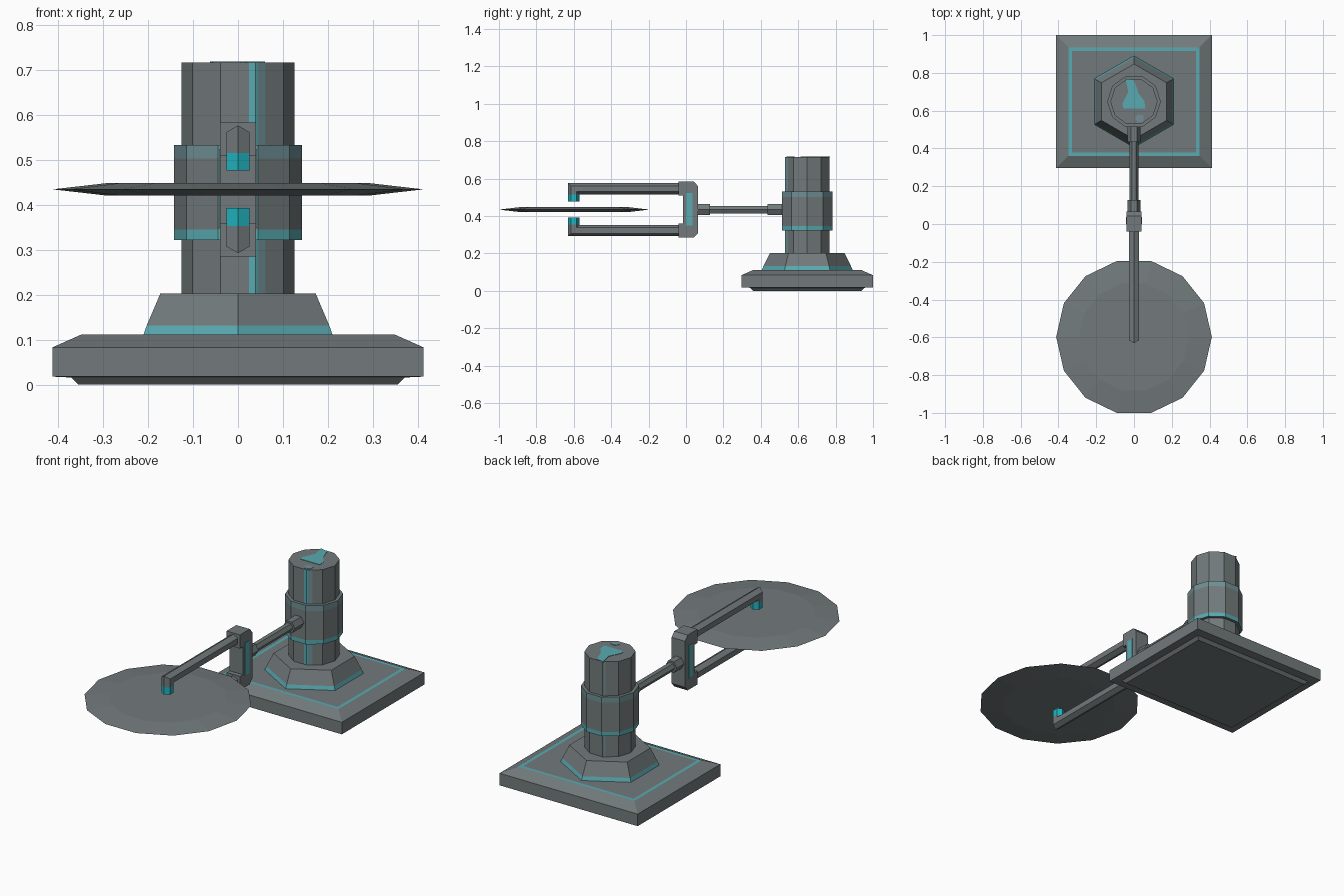
import bpy, bmesh, math

if "Cube" in bpy.data.objects:
    bpy.data.objects.remove(bpy.data.objects["Cube"])

def material(name, rgb):
    m = bpy.data.materials.new(name)
    m.diffuse_color = (*rgb, 1)
    m.use_nodes = True
    m.node_tree.nodes["Principled BSDF"].inputs["Base Color"].default_value = m.diffuse_color
    return m

MATS = [material("steel_grey", (0.17, 0.195, 0.2)),
        material("bright_teal", (0.015, 0.45, 0.52)),
        material("worn_teal", (0.10, 0.40, 0.44)),
        material("faded_teal", (0.16, 0.28, 0.305))]
GREY, BRIGHT, WORN, FADED = range(4)

def build(name, verts, faces, mats):
    me = bpy.data.meshes.new(name)
    me.from_pydata(verts, [], faces)
    for m in MATS:
        me.materials.append(m)
    for p, i in zip(me.polygons, mats):
        p.material_index = i
    bm = bmesh.new()
    bm.from_mesh(me)
    bmesh.ops.recalc_face_normals(bm, faces=bm.faces)
    bm.to_mesh(me)
    bm.free()
    ob = bpy.data.objects.new(name, me)
    bpy.context.collection.objects.link(ob)
    return ob

def loft(name, rings, bands=None, cap=GREY, rule=None):
    """Bridge equal-sized point rings and cap both ends."""
    n = len(rings[0])
    faces, mats = [], []
    for k in range(len(rings) - 1):
        for i in range(n):
            j = (i + 1) % n
            faces.append((k*n + i, k*n + j, k*n + n + j, k*n + n + i))
            mats.append(rule(i) if rule else bands[k] if bands else GREY)
    faces += [tuple(range(n)), tuple(range((len(rings) - 1)*n, len(rings)*n))]
    mats += [cap, cap]
    return build(name, [p for r in rings for p in r], faces, mats)

def poly_ring(r, z, n, cy, phase=0.0, extra=()):
    """Regular polygon ring, with optional extra points (degrees) on its edges."""
    step = 360 / n
    pts = []
    for a in sorted([phase + step*i for i in range(n)] + list(extra)):
        off = math.radians((a - phase) % step - step/2)
        d = r*math.cos(math.radians(step/2)) / math.cos(off)
        t = math.radians(a)
        pts.append((d*math.cos(t), cy + d*math.sin(t), z))
    return pts

def rect_ring(hx, hy, z, cy):
    return [(-hx, cy - hy, z), (hx, cy - hy, z), (hx, cy + hy, z), (-hx, cy + hy, z)]

def rod(name, r, y0, y1, z):
    """Six-sided bar along y."""
    ang = [math.radians(60*i) for i in range(6)]
    return loft(name, [[(r*math.cos(a), y, z + r*math.sin(a)) for a in ang] for y in (y0, y1)])

CY, DY, MID = 0.648, -0.598, 0.434   # column centre, disc centre, arm height

# square base with worn inset line on top
loft("base_plate",
     [rect_ring(hx, hy, z, CY) for hx, hy, z in
      ((0.355, 0.29, 0), (0.37, 0.305, 0.016), (0.412, 0.352, 0.018), (0.412, 0.352, 0.083),
       (0.347, 0.287, 0.112), (0.329, 0.269, 0.112))],
     [GREY, GREY, GREY, GREY, WORN])

# hexagonal foot of the column
loft("column_foot", [poly_ring(r, z, 6, CY, 30) for r, z in
                     ((0.243, 0.11), (0.234, 0.132), (0.199, 0.203))], [WORN, GREY])

# ten-sided column with vertical wear stripes
stripe = (281.5, 291, 301, 111, 115)
angles = sorted([36*i for i in range(10)] + list(stripe))
def stripe_rule(i):
    a = angles[i]
    if 281 < a < 290.5:
        return WORN
    if 290.5 < a < 300 or 110.5 < a < 114.5:
        return FADED
    return GREY
loft("column", [poly_ring(0.125, z, 10, CY, 0, stripe) for z in (0.2, 0.716)], rule=stripe_rule)

# worn patches on the column top
for k, pts in enumerate((
        [(-0.045, 0.77), (-0.03, 0.70), (-0.062, 0.635), (-0.055, 0.612), (0.06, 0.612),
         (0.055, 0.65), (0.025, 0.69), (0.0, 0.76)],
        [(0.005, 0.56), (0.02, 0.537), (0.05, 0.545), (0.05, 0.575), (0.02, 0.58)])):
    loft(f"top_wear_{k + 1}", [[(x, y, z) for x, y in pts] for z in (0.715, 0.718)],
         [FADED], cap=WORN if k == 0 else FADED)

# collar around the column
loft("column_collar", [poly_ring(0.142, z, 10, CY) for z in (0.322, 0.345, 0.502, 0.532)],
     [WORN, GREY, FADED])

# support rod with its two nuts
rod("support_rod", 0.023, 0.06, 0.53, MID)
rod("collar_nut", 0.034, 0.435, 0.53, MID)
rod("bracket_nut", 0.034, 0.055, 0.127, MID)

# C-shaped bracket
half = [(-0.015, 0.075), (-0.04, 0.075), (-0.04, 0.149), (0.043, 0.149), (0.065, 0.124)]
profile = half + [(y, -h) for y, h in reversed(half)]
loft("bracket", [[(x, y, MID + h) for y, h in profile] for x in (-0.04, 0.04)])
for side, name in ((-1, "left"), (1, "right")):
    loft(f"bracket_panel_{name}",
         [[(side*x, y, MID + h) for y, h in
           ((0, -0.086), (0.036, -0.086), (0.036, 0.09), (0, 0.09))] for x in (0.039, 0.042)],
         [WORN], cap=WORN)

# two bent emitter arms, mirrored about the disc plane
R, H = 0.03, 0.112
hexagon = [(R*math.sin(math.radians(60*i)), R*math.cos(math.radians(60*i))) for i in range(6)]
for s, name in ((1, "upper"), (-1, "lower")):
    loft(f"{name}_arm",
         [[(x, -0.03, MID + s*(H + v)) for x, v in hexagon],
          [(x, -0.6 - v, MID + s*(H + v)) for x, v in hexagon],
          [(x, -0.6 - v, MID + s*0.081) for x, v in hexagon]])
    loft(f"{name}_tip", [[(x, -0.6 - v, MID + s*h) for x, v in hexagon] for h in (0.081, 0.042)],
         [BRIGHT], cap=BRIGHT)

# thin fourteen-sided disc
loft("disc", [poly_ring(r, z, 14, DY) for r, z in
              ((0.29, 0.42), (0.412, MID), (0.29, 0.448))])
